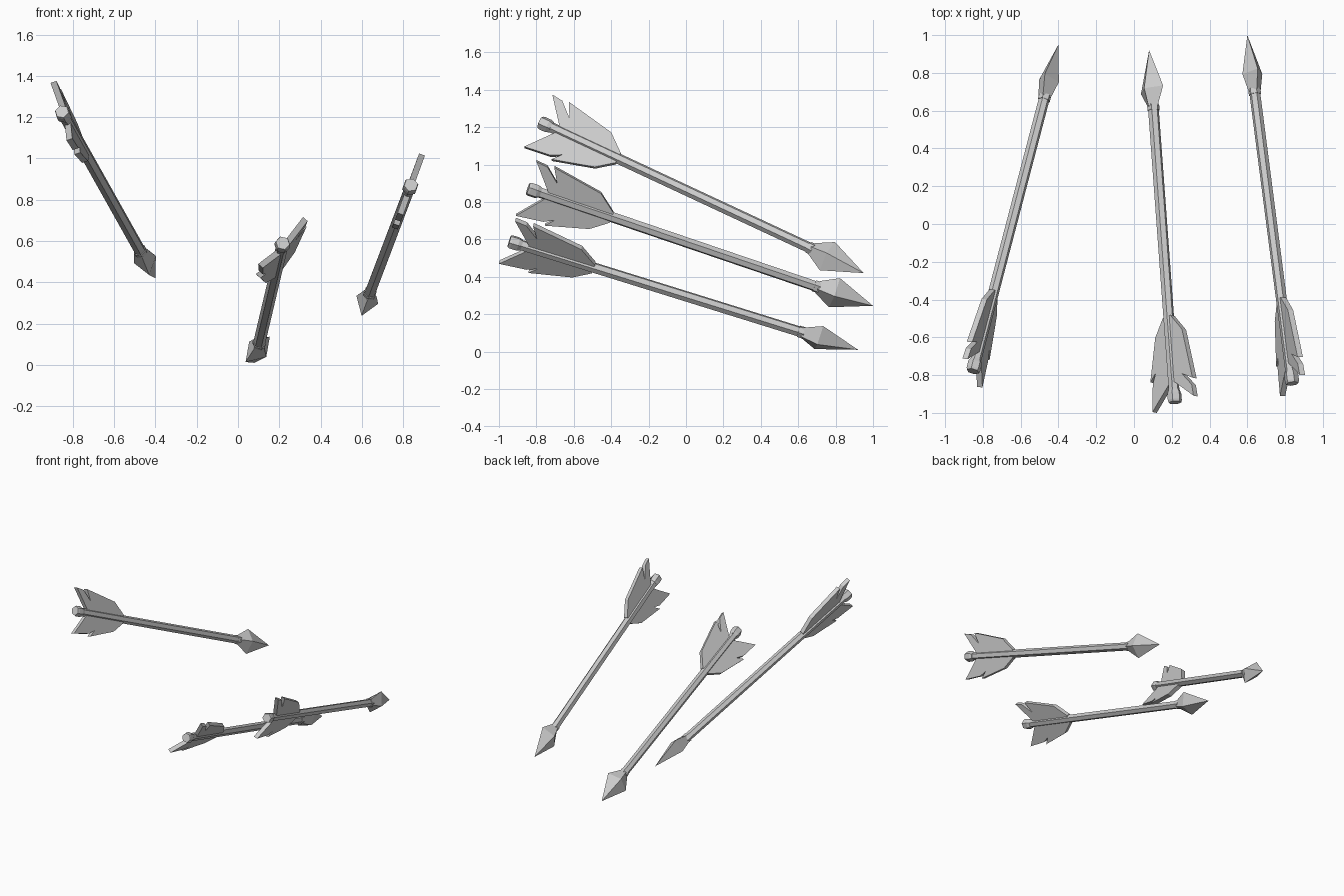
import bpy, bmesh, math
from mathutils import Matrix, Vector

cube = bpy.data.objects.get("Cube")
if cube:
    bpy.data.objects.remove(cube, do_unlink=True)

GREY = (0.6, 0.6, 0.6, 1.0)
mat = bpy.data.materials.new("plain grey")
mat.use_nodes = True
mat.diffuse_color = GREY
mat.node_tree.nodes["Principled BSDF"].inputs["Base Color"].default_value = GREY


def finish(bm, name, frame):
    bmesh.ops.recalc_face_normals(bm, faces=bm.faces[:])
    mesh = bpy.data.meshes.new(name)
    bm.to_mesh(mesh)
    bm.free()
    mesh.materials.append(mat)
    obj = bpy.data.objects.new(name, mesh)
    bpy.context.collection.objects.link(obj)
    obj.matrix_world = frame
    return obj


def loft(name, sections, sides, frame):
    """Skin rings (height, half width, half depth) along local z."""
    bm = bmesh.new()
    rings = []
    for h, a, b in sections:
        angles = [2 * math.pi * i / sides for i in range(sides)]
        rings.append([bm.verts.new((a * math.cos(t), b * math.sin(t), h)) for t in angles])
    for low, high in zip(rings, rings[1:]):
        for i in range(sides):
            j = (i + 1) % sides
            bm.faces.new((low[i], low[j], high[j], high[i]))
    bm.faces.new(rings[0])
    bm.faces.new(rings[-1])
    bmesh.ops.remove_doubles(bm, verts=bm.verts[:], dist=0.0005)
    return finish(bm, name, frame)


def plate(name, outline, thickness, frame):
    """Extrude an outline of (height, radius) points through local y."""
    bm = bmesh.new()
    face = bm.faces.new([bm.verts.new((r, -thickness / 2, h)) for h, r in outline])
    new = bmesh.ops.extrude_face_region(bm, geom=[face])["geom"]
    moved = [v for v in new if isinstance(v, bmesh.types.BMVert)]
    bmesh.ops.translate(bm, verts=moved, vec=(0, thickness, 0))
    return finish(bm, name, frame)


# Torn feather outlines
UPPER = [(.11, 0), (.105, .025), (-.01, .163), (.055, .155), (.135, .085),
         (.09, .165), (.375, .111), (.475, .03), (.475, 0)]
LOWER = [(.11, 0), (.1, -.025), (-.01, -.163), (.14, -.145), (.195, -.115),
         (.155, -.163), (.385, -.1), (.475, -.03), (.475, 0)]


def arrow(side, tail, tip, feather_dir):
    tail, tip = Vector(tail), Vector(tip)
    length = (tip - tail).length
    d = (tip - tail).normalized()
    u = Vector(feather_dir)
    u = (u - d * u.dot(d)).normalized()
    n = d.cross(u)
    frame = Matrix.Translation(tail) @ Matrix((u, n, d)).transposed().to_4x4()
    neck = length - 0.335

    # Nock and shaft
    nock = [(0, .034), (.012, .038), (.05, .038), (.07, .03)]
    loft(side + "_nock", [(h, r, r) for h, r in nock], 6, frame)
    loft(side + "_shaft", [(.06, .029, .029), (neck, .029, .029)], 6, frame)
    # Collar and flattened four-sided head
    loft(side + "_collar", [(neck, .033, .033), (neck + .03, .033, .033)], 6, frame)
    loft(side + "_head", [(neck + .02, .036, .034), (length - .22, .088, .056),
                          (length, 0, 0)], 4, frame)
    # Feathers
    plate(side + "_upper_feather", UPPER, 0.03, frame)
    plate(side + "_lower_feather", LOWER, 0.03, frame)


arrow("right", (-.853, -.78, 1.227), (-.40, .95, .42), (-.24, .45, .86))
arrow("middle", (.217, -.945, .59), (.08, .92, .01), (.67, .27, .70))
arrow("left", (.838, -.845, .872), (.60, 1.0, .245), (.32, .35, .88))
